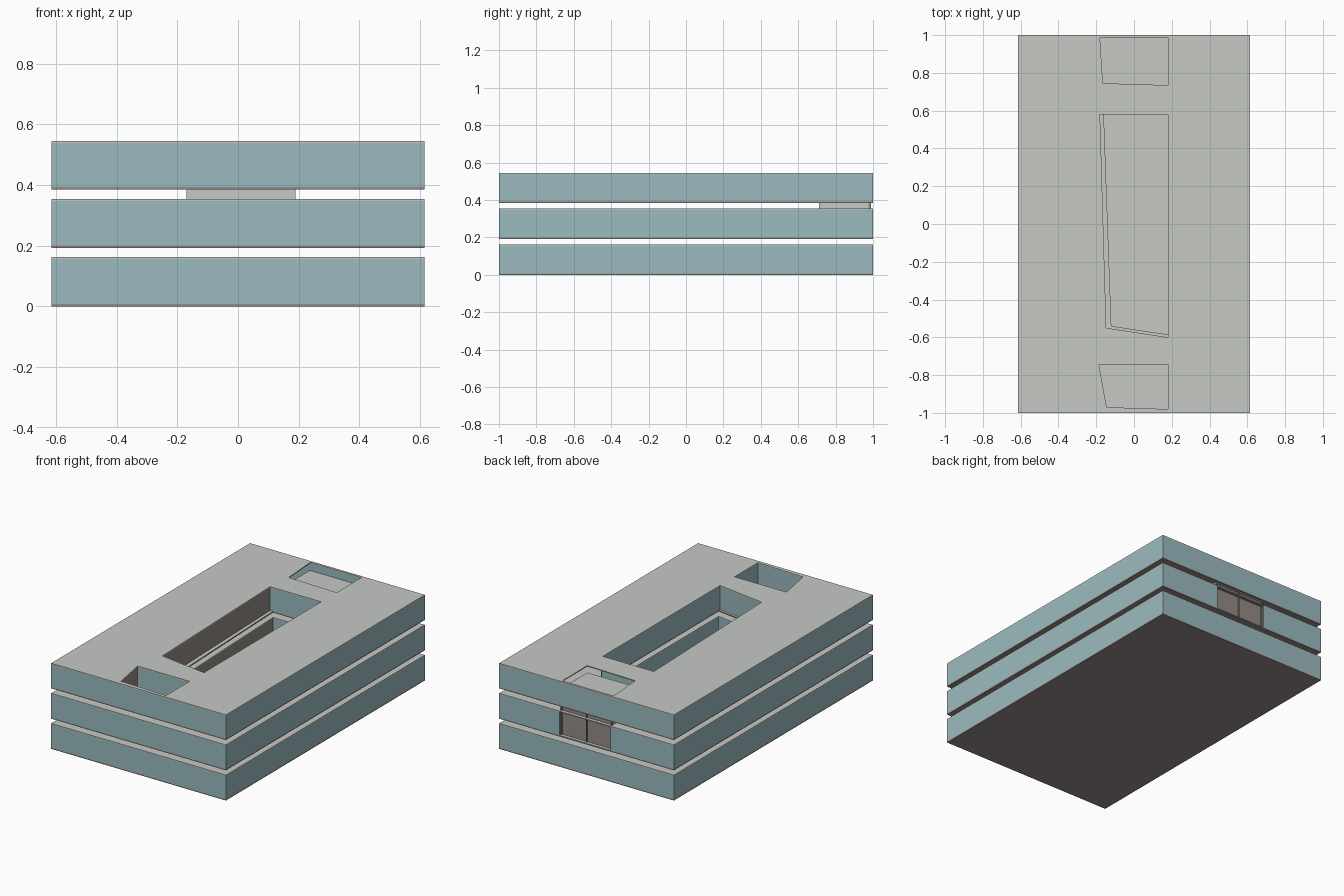
import bpy, bmesh
from mathutils import Vector

if "Cube" in bpy.data.objects:
    bpy.data.objects.remove(bpy.data.objects["Cube"])


def material(name, rgb):
    m = bpy.data.materials.new(name)
    m.diffuse_color = (*rgb, 1)
    m.use_nodes = True
    m.node_tree.nodes["Principled BSDF"].inputs["Base Color"].default_value = m.diffuse_color
    return m


LIGHT = material("light_grey", (0.57, 0.585, 0.56))
BROWN = material("warm_grey", (0.296, 0.262, 0.242))
TEAL = material("pale_teal", (0.328, 0.497, 0.527))


def finish(name, bm, mats, rule=None):
    bm.normal_update()
    bmesh.ops.recalc_face_normals(bm, faces=bm.faces[:])
    if rule:
        for f in bm.faces:
            f.material_index = rule(f.normal)
    mesh = bpy.data.meshes.new(name)
    bm.to_mesh(mesh)
    bm.free()
    for m in mats:
        mesh.materials.append(m)
    ob = bpy.data.objects.new(name, mesh)
    bpy.context.collection.objects.link(ob)
    return ob


def slab(name, z0, z1, outline, holes, edge):
    """Flat plate with holes: light on top, warm grey underneath."""
    bm = bmesh.new()
    edges = []
    for loop in [outline] + holes:
        vs = [bm.verts.new((x, y, z0)) for x, y in loop]
        edges += [bm.edges.new((vs[i], vs[i - 1])) for i in range(len(vs))]
    bmesh.ops.triangle_fill(bm, edges=edges, use_beauty=True, normal=(0, 0, 1))
    ext = bmesh.ops.extrude_face_region(bm, geom=bm.faces[:], use_keep_orig=True)
    up = [g for g in ext["geom"] if isinstance(g, bmesh.types.BMVert)]
    bmesh.ops.translate(bm, vec=(0, 0, z1 - z0), verts=up)
    return finish(name, bm, [LIGHT, BROWN, edge],
                  lambda n: 0 if n.z > 0.5 else 1 if n.z < -0.5 else 2)


def walls(name, path, z0, z1, mat, thick=0.012):
    """Upright panels along a path, thickened to the left of travel."""
    bm = bmesh.new()
    for a, b in zip(path, path[1:]):
        a, b = Vector(a), Vector(b)
        d = (b - a).normalized()
        off = Vector((-d.y, d.x)) * thick
        base = [bm.verts.new((p.x, p.y, z0)) for p in (a, b, b + off, a + off)]
        f = bm.faces.new(base)
        ext = bmesh.ops.extrude_face_region(bm, geom=[f], use_keep_orig=True)
        up = [g for g in ext["geom"] if isinstance(g, bmesh.types.BMVert)]
        bmesh.ops.translate(bm, vec=(0, 0, z1 - z0), verts=up)
    return finish(name, bm, [mat])


def box(name, x0, x1, y0, y1, z0, z1, mat):
    return walls(name, [(x0, y0), (x1, y0)], z0, z1, mat, y1 - y0)


W, D = 0.615, 1.0
RECT = [(-W, -D), (W, -D), (W, D), (-W, D)]
ATRIUM = [(-0.18, 0.58), (0.18, 0.58), (0.18, -0.60), (-0.147, -0.55)]
INNER = [(-0.16, 0.58), (0.18, 0.58), (0.18, -0.585), (-0.12, -0.54)]
FRONT = [(-0.185, -0.745), (0.18, -0.745), (0.18, -0.98), (-0.145, -0.97)]
BACK = [(-0.18, 0.985), (0.18, 0.985), (0.18, 0.735), (-0.165, 0.745)]

# storeys: bottom, top, floor openings, roof openings
LEVELS = [
    ("lower", 0.0, 0.162, [], []),
    ("middle", 0.192, 0.354, [], [INNER]),
    ("upper", 0.385, 0.545, [INNER], [ATRIUM, FRONT, BACK]),
]
SHAFT_X = (-0.17, 0.19)
for name, z0, z1, floor_holes, roof_holes in LEVELS:
    slab(name + "_floor", z0, z0 + 0.008, RECT, floor_holes, BROWN)
    slab(name + "_roof", z1 - 0.006, z1, RECT, roof_holes, LIGHT)
    if name == "middle":  # rear opening for the shaft
        path = [(SHAFT_X[0], D), RECT[3], RECT[0], RECT[1], RECT[2], (SHAFT_X[1], D)]
    else:
        path = RECT + RECT[:1]
    walls(name + "_outer_walls", path, z0 + 0.008, z1 - 0.006, TEAL)

# linings of the openings: warm grey on the left side, teal elsewhere
for part, loop, z0, z1 in [("upper_atrium", ATRIUM, 0.393, 0.539),
                           ("middle_atrium", INNER, 0.20, 0.348),
                           ("front_well", FRONT, 0.393, 0.539)]:
    walls(part + "_side_lining", [loop[3], loop[0]], z0, z1, BROWN)
    walls(part + "_lining", loop, z0, z1, TEAL)

# rear shaft rising through the middle storey into the upper one
sx0, sx1 = SHAFT_X
walls("shaft_walls", [(sx1, 0.975), (sx1, 0.71), (sx0, 0.71), (sx0, 0.975)][::-1],
      0.20, 0.385, LIGHT)
box("shaft_cap", -0.185, 0.19, 0.72, 0.986, 0.484, 0.492, LIGHT)
walls("shaft_upper_walls", [(-0.185, 0.986), (-0.185, 0.72), (0.19, 0.72), (0.19, 0.986)],
      0.393, 0.484, LIGHT)
box("shaft_rear_panel", sx0, sx1, 0.968, 0.98, 0.20, 0.385, BROWN)

# frame and mullion of the rear panel
for i, x in enumerate((sx0, 0.007, sx1 - 0.006)):
    box("panel_post_%d" % i, x, x + 0.006, 0.98, 0.988, 0.20, 0.385, BROWN)
box("panel_top_rail", sx0, sx1, 0.98, 0.988, 0.379, 0.385, LIGHT)
